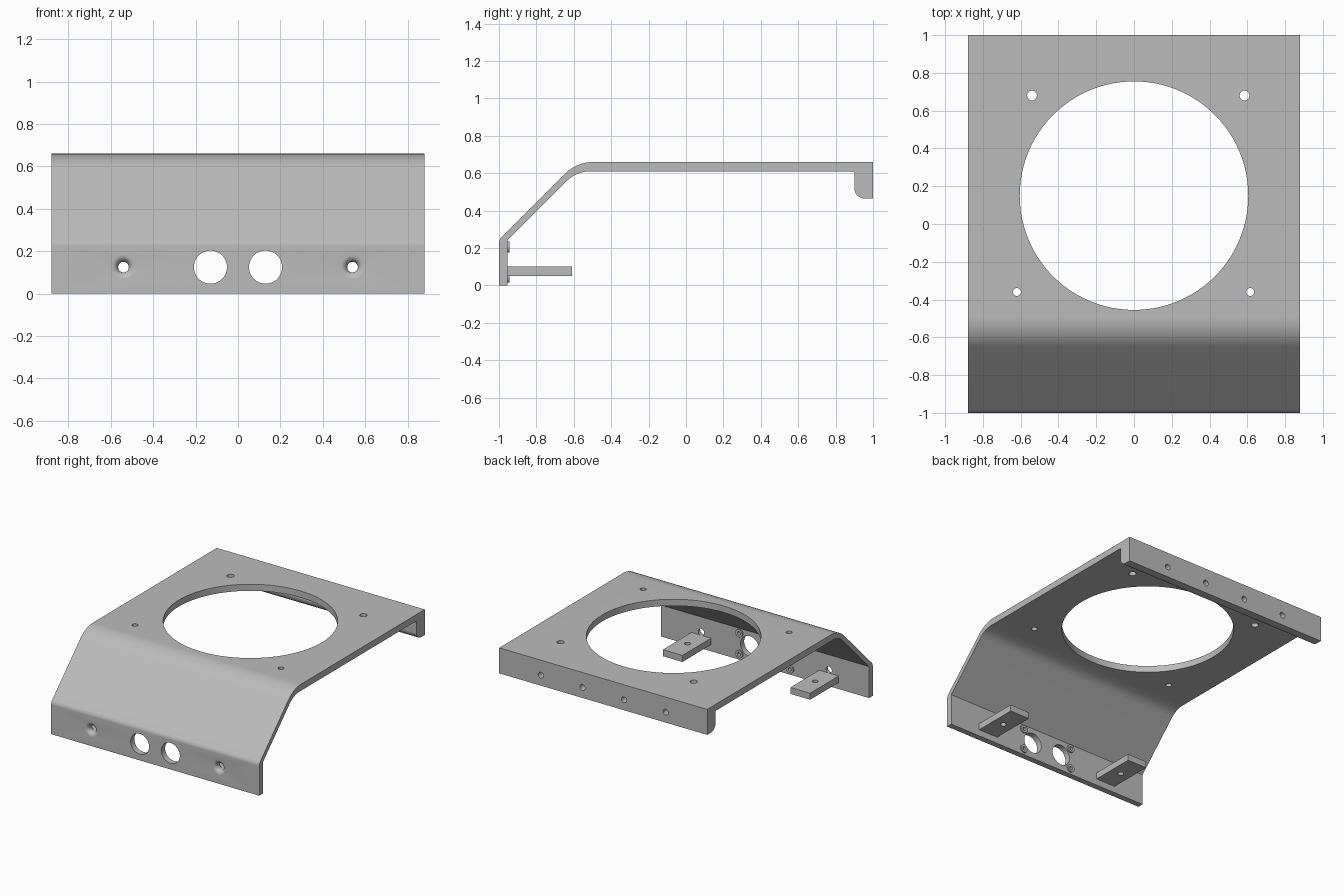
import bpy
import bmesh
import math
from mathutils import Matrix, Vector

cube = bpy.data.objects.get("Cube")
if cube:
    bpy.data.objects.remove(cube, do_unlink=True)

grey = bpy.data.materials.new("plain grey")
grey.use_nodes = True
colour = (0.5, 0.5, 0.5, 1)
grey.diffuse_color = colour
grey.node_tree.nodes["Principled BSDF"].inputs["Base Color"].default_value = colour

HALF_W = 0.88
ALONG_Y = Matrix.Rotation(-math.pi / 2, 4, "X")   # turns local z to +y
ALONG_Z = Matrix.Identity(4)


def make_object(name, bm):
    bmesh.ops.recalc_face_normals(bm, faces=bm.faces)
    mesh = bpy.data.meshes.new(name)
    bm.to_mesh(mesh)
    bm.free()
    mesh.materials.append(grey)
    obj = bpy.data.objects.new(name, mesh)
    bpy.context.collection.objects.link(obj)
    return obj


def lathe(bm, profile, origin, turn, sides=32, closed=False):
    """Revolve (radius, height) pairs; open profiles get end caps."""
    place = Matrix.Translation(origin) @ turn
    rings = []
    for r, h in profile:
        angles = [2 * math.pi * i / sides for i in range(sides)]
        rings.append([bm.verts.new(place @ Vector((r * math.cos(a), r * math.sin(a), h)))
                      for a in angles])
    pairs = list(zip(rings, rings[1:]))
    if closed:
        pairs.append((rings[-1], rings[0]))
    else:
        bm.faces.new(rings[0])
        bm.faces.new(rings[-1])
    for low, high in pairs:
        for i in range(sides):
            j = (i + 1) % sides
            bm.faces.new((low[i], low[j], high[j], high[i]))


def drill(bm, radius, origin, turn, depth, sides=32):
    lathe(bm, [(radius, 0), (radius, depth)], origin, turn, sides)


def rounded(corners, steps=12):
    """Replace each (y, z, tangent length) corner by an arc."""
    points = []
    for i, (y, z, t) in enumerate(corners):
        p = Vector((y, z))
        if not t:
            points.append(p)
            continue
        d1 = (Vector(corners[i - 1][:2]) - p).normalized()
        d2 = (Vector(corners[(i + 1) % len(corners)][:2]) - p).normalized()
        centre = p + (d1 + d2).normalized() * t / math.cos(d1.angle(d2) / 2)
        a, b = p + d1 * t - centre, p + d2 * t - centre
        # slerp gives unit vectors, so scale by the arc radius
        points += [centre + a.slerp(b, k / steps).normalized() * a.length
                   for k in range(steps + 1)]
    return points


def extrude_x(name, points, x0, x1):
    bm = bmesh.new()
    face = bm.faces.new([bm.verts.new((x0, y, z)) for y, z in points])
    out = bmesh.ops.extrude_face_region(bm, geom=[face], use_keep_orig=True)
    verts = [v for v in out["geom"] if isinstance(v, bmesh.types.BMVert)]
    bmesh.ops.translate(bm, verts=verts, vec=(x1 - x0, 0, 0))
    return make_object(name, bm)


def cut(obj, bm):
    cutter = make_object("hole_cutter", bm)
    cutter.hide_render = True
    mod = obj.modifiers.new("holes", "BOOLEAN")
    mod.operation = "DIFFERENCE"
    mod.solver = "EXACT"
    mod.object = cutter
    bpy.context.view_layer.objects.active = obj
    bpy.ops.object.modifier_apply(modifier=mod.name)
    bpy.data.objects.remove(cutter, do_unlink=True)


# Bent cover: front wall, slope, top plate and rear lip in one section
section = rounded([
    (-1, 0, 0), (-1, 0.245, 0.02), (-0.585, 0.66, 0.09),
    (1, 0.66, 0), (1, 0.465, 0), (0.9, 0.465, 0.055), (0.9, 0.61, 0),
    (-0.585, 0.61, 0.07), (-0.955, 0.24, 0), (-0.955, 0, 0),
])
cover = extrude_x("bent_cover", section, -HALF_W, HALF_W)

holes = bmesh.new()
# Large round opening and the four mounting holes in the top
drill(holes, 0.605, (0, 0.15, 0.55), ALONG_Z, 0.2, 96)
for x, y, r in ((-0.54, 0.68, 0.026), (0.585, 0.68, 0.026),
                (-0.62, -0.36, 0.021), (0.615, -0.36, 0.021)):
    drill(holes, r, (x, y, 0.55), ALONG_Z, 0.2)

# Flared holes: straight bore opening in a trumpet curve at the front
flare = [(0.058, -0.02)]
for k in range(9):
    a = math.pi / 2 * k / 8
    flare.append((0.058 - 0.033 * math.sin(a), 0.034 * (1 - math.cos(a))))
flare.append((0.025, 0.1))

for side in (-1, 1):
    drill(holes, 0.078, (side * 0.13, -1.1, 0.125), ALONG_Y, 0.3, 64)
    lathe(holes, flare, (side * 0.54, -1, 0.125), ALONG_Y)
    # Blind holes in the rear lip
    for x in (0.176, 0.528):
        drill(holes, 0.022, (side * x, 0.93, 0.545), ALONG_Y, 0.2)
    # Blind screw holes behind the front wall
    for z in (0.045, 0.205):
        drill(holes, 0.013, (side * 0.215, -0.98, z), ALONG_Y, 0.1, 24)
cut(cover, holes)
parts = [cover]

for side, word in ((1, "left"), (-1, "right")):
    # Support tab with a vertical screw hole
    x = side * 0.54
    tab = extrude_x(word + "_support_tab",
                    [(-0.958, 0.05), (-0.61, 0.05), (-0.61, 0.1), (-0.958, 0.1)],
                    x - 0.083, x + 0.083)
    bore = bmesh.new()
    drill(bore, 0.021, (x, -0.79, 0), ALONG_Z, 0.2)
    cut(tab, bore)
    parts.append(tab)
    # Small raised rings around the screw holes
    for z, level in ((0.045, "lower"), (0.205, "upper")):
        bm = bmesh.new()
        lathe(bm, [(0.013, 0), (0.03, 0), (0.03, 0.011), (0.013, 0.011)],
              (side * 0.215, -0.956, z), ALONG_Y, 24, closed=True)
        parts.append(make_object(f"{word}_{level}_screw_ring", bm))

# Smooth the bends and bores, keep the edges sharp
bpy.ops.object.select_all(action="DESELECT")
for obj in parts:
    obj.select_set(True)
bpy.context.view_layer.objects.active = cover
bpy.ops.object.shade_smooth_by_angle()
